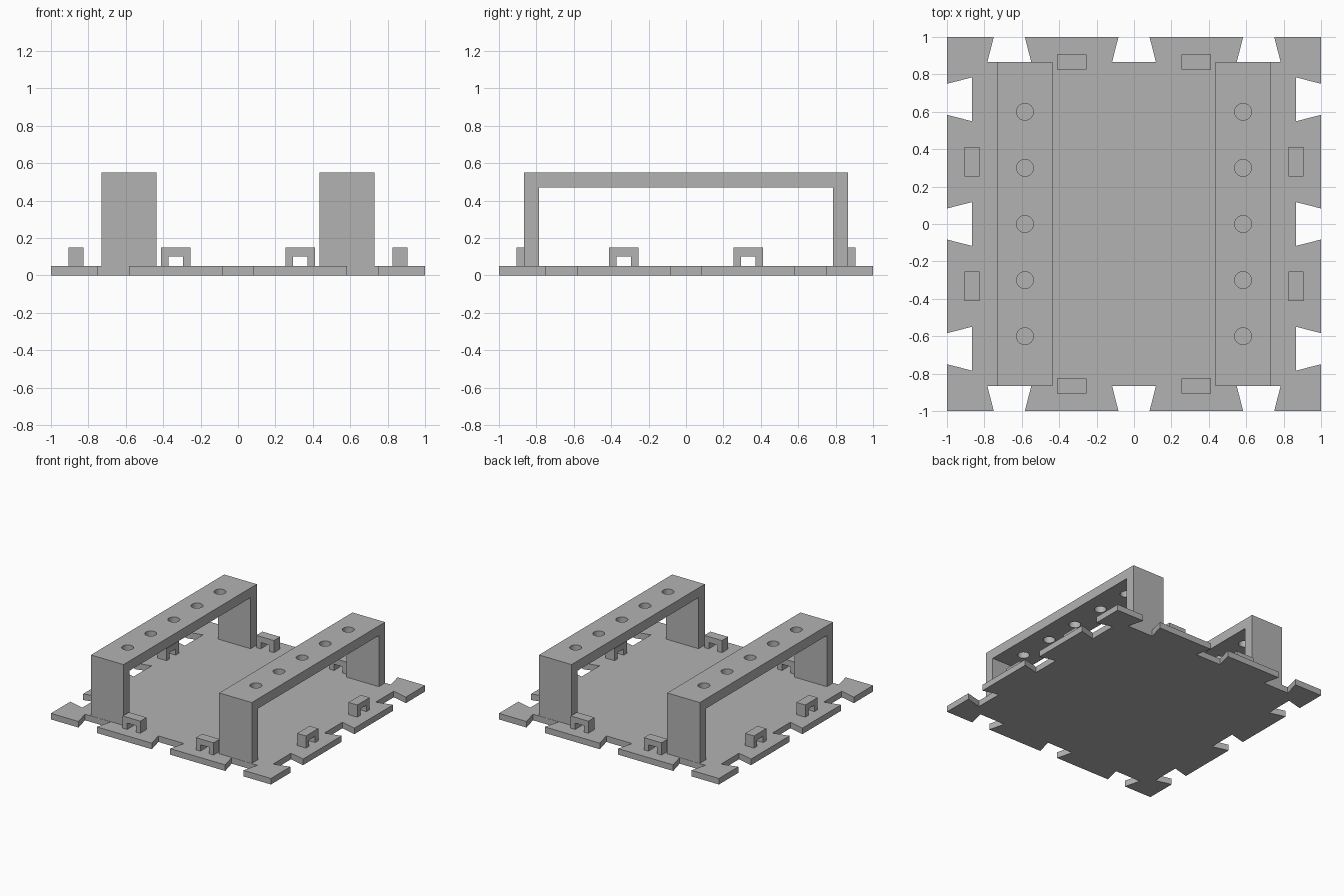
import bpy
import bmesh
from math import pi
from mathutils import Matrix, Vector

cube = bpy.data.objects.get("Cube")
if cube:
    bpy.data.objects.remove(cube, do_unlink=True)

grey = bpy.data.materials.new("plain_grey")
grey.use_nodes = True
GREY = (0.45, 0.45, 0.45, 1)
grey.diffuse_color = GREY
grey.node_tree.nodes["Principled BSDF"].inputs["Base Color"].default_value = GREY


def add_object(name, bm):
    bmesh.ops.recalc_face_normals(bm, faces=bm.faces)
    mesh = bpy.data.meshes.new(name)
    bm.to_mesh(mesh)
    bm.free()
    mesh.materials.append(grey)
    obj = bpy.data.objects.new(name, mesh)
    bpy.context.collection.objects.link(obj)
    return obj


def prism(name, outline, direction, matrix=Matrix()):
    """Extrude a closed outline along a direction, then place it."""
    bm = bmesh.new()
    face = bm.faces.new([bm.verts.new(p) for p in outline])
    out = bmesh.ops.extrude_face_region(bm, geom=[face], use_keep_orig=True)
    moved = [g for g in out["geom"] if isinstance(g, bmesh.types.BMVert)]
    bmesh.ops.translate(bm, verts=moved, vec=Vector(direction))
    bm.transform(matrix)
    return add_object(name, bm)


def arch(length, bottom, top, post, beam):
    """Side outline of two posts joined by a beam, as (along, height)."""
    h, i = length / 2, length / 2 - post
    return [(-h, bottom), (-i, bottom), (-i, top - beam), (i, top - beam),
            (i, bottom), (h, bottom), (h, top), (-h, top)]


# Base plate with three dovetail notches on every edge
BASE = 0.05
edge = [(-1, -1)]
for c in (-2 / 3, 0, 2 / 3):
    edge += [(c - 0.083, -1), (c - 0.117, -0.867), (c + 0.117, -0.867), (c + 0.083, -1)]
outline = []
for k in range(4):
    turn = Matrix.Rotation(k * pi / 2, 3, "Z")
    outline += [turn @ Vector((x, y, 0)) for x, y in edge]
prism("base_plate", outline, (0, 0, BASE))

# Two tall bridges, with a row of holes through each beam
for side, sx in (("left", 1), ("right", -1)):
    cx = sx * 0.583
    profile = [(cx - 0.148, y, z) for y, z in arch(1.73, BASE, 0.55, 0.08, 0.08)]
    bridge = prism(side + "_bridge", profile, (0.296, 0, 0))
    bm = bmesh.new()
    for k in range(-2, 3):
        bmesh.ops.create_cone(bm, cap_ends=True, segments=32, radius1=0.045,
                              radius2=0.045, depth=0.2,
                              matrix=Matrix.Translation((cx, k * 0.3, 0.51)))
    cutter = add_object("hole_cutter", bm)
    cutter.hide_render = True
    cut = bridge.modifiers.new("holes", "BOOLEAN")
    cut.operation = "DIFFERENCE"
    cut.solver = "EXACT"
    cut.object = cutter
    bpy.context.view_layer.objects.active = bridge
    bpy.ops.object.modifier_apply(modifier=cut.name)
    bpy.data.objects.remove(cutter, do_unlink=True)
    bpy.context.view_layer.objects.active = bridge
    bridge.select_set(True)
    bpy.ops.object.shade_smooth_by_angle(angle=pi / 6)
    bridge.select_set(False)

# Small cable loops, two along every edge
for k, side in enumerate(("front", "left", "back", "right")):
    turn = Matrix.Rotation(k * pi / 2, 4, "Z")
    for n, cx in enumerate((-0.333, 0.333)):
        profile = [(cx + x, -0.907, z) for x, z in arch(0.16, BASE, 0.15, 0.041, 0.048)]
        prism(f"{side}_loop_{n + 1}", profile, (0, 0.08, 0), turn)
